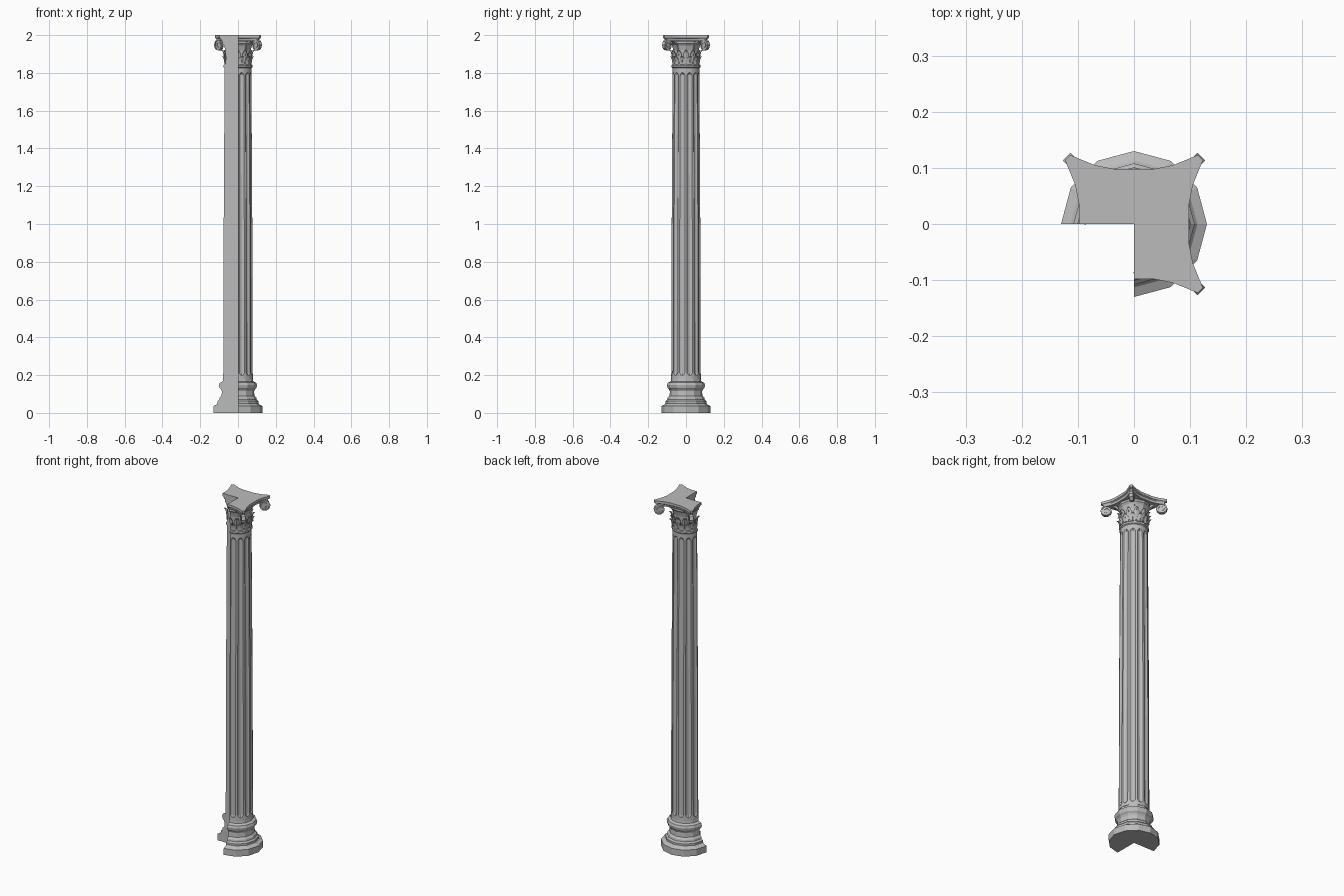
import bpy, bmesh, math
from math import sin, cos, radians
from mathutils import Vector

if "Cube" in bpy.data.objects:
    bpy.data.objects.remove(bpy.data.objects["Cube"])

stone = bpy.data.materials.new("grey stone")
stone.use_nodes = True
stone.diffuse_color = (0.5, 0.5, 0.5, 1)
stone.node_tree.nodes["Principled BSDF"].inputs["Base Color"].default_value = (0.5, 0.5, 0.5, 1)

# The column is three quarters round: the sweep leaves one quadrant open
START, SECTORS = -90, 9


def make(name, verts, faces, thickness=0):
    mesh = bpy.data.meshes.new(name)
    mesh.from_pydata([tuple(v) for v in verts], [], faces)
    bm = bmesh.new()
    bm.from_mesh(mesh)
    bmesh.ops.recalc_face_normals(bm, faces=bm.faces)
    bm.to_mesh(mesh)
    bm.free()
    mesh.materials.append(stone)
    obj = bpy.data.objects.new(name, mesh)
    bpy.context.collection.objects.link(obj)
    if thickness:
        mod = obj.modifiers.new("thickness", "SOLIDIFY")
        mod.thickness = thickness
        mod.offset = 0
    return obj


def polar(r, degrees, z):
    a = radians(degrees)
    return Vector((r * cos(a), r * sin(a), z))


def solid_from_rings(name, rings):
    """Skin stacked open rings and close them onto the central axis."""
    n = len(rings[0])
    verts = [v for ring in rings for v in ring]
    faces = [(k * n + i, k * n + i + 1, (k + 1) * n + i + 1, (k + 1) * n + i)
             for k in range(len(rings) - 1) for i in range(n - 1)]
    low, high = len(verts), len(verts) + 1
    verts += [Vector((0, 0, rings[0][0].z)), Vector((0, 0, rings[-1][0].z))]
    last = (len(rings) - 1) * n
    faces.append([low] + list(range(n)))
    faces.append([high] + list(range(last, last + n)))
    for column in (0, n - 1):
        faces.append([low] + [k * n + column for k in range(len(rings))] + [high])
    return make(name, verts, faces)


def lathe(name, profile):
    rings = [[polar(r, START + 30 * i, z) for i in range(SECTORS + 1)] for r, z in profile]
    return solid_from_rings(name, rings)


# Moulded base
lathe("base", [(.13, 0), (.13, .037), (.113, .045), (.108, .051), (.108, .062),
               (.099, .07), (.097, .08), (.087, .09), (.085, .115), (.09, .125),
               (.098, .133), (.101, .147), (.096, .16), (.081, .167), (.079, .18)])

# Fluted shaft with scalloped flute ends
FLUTE = [(0, 0), (4, 0), (9, .7), (15, 1), (21, .7), (26, 0)]


def shaft_ring(r, z, depth, scallop):
    ring = []
    for s in range(SECTORS):
        for a, d in FLUTE:
            ring.append(polar(r - depth * d, START + 30 * s + a, z + scallop * d))
    ring.append(polar(r, START + 30 * SECTORS, z))
    return ring


shaft = [(.079, .18, 0, 0), (.078, .212, 0, -.015), (.078, .222, .008, -.015),
         (.076, .94, .008, 0), (.071, 1.78, .007, .015), (.071, 1.788, 0, .015),
         (.071, 1.825, 0, 0)]
solid_from_rings("shaft", [shaft_ring(*row) for row in shaft])

# Neck ring and bell of the capital
lathe("neck", [(.071, 1.825), (.077, 1.83), (.077, 1.84), (.07, 1.846)])
lathe("bell", [(.066, 1.846), (.064, 1.88), (.067, 1.92), (.074, 1.945),
               (.082, 1.955), (.082, 1.966), (.075, 1.975)])


# Leaves, built in halves about the midrib so that they can end at the cut
def half_leaf(name, angle, side, base_r, base_z, height, width, flare):
    rows = [(0, .7, 0), (.35, 1, .1), (.7, .85, .4), (.92, .45, .9), (.9, 0.1, 1.25)]
    verts, faces = [], []
    for up, wide, out in rows:
        r, z = base_r + flare * out, base_z + height * up
        verts += [polar(r + .003, angle, z),
                  polar(r, angle + side * math.degrees(width * wide / r), z - .003 * wide)]
    for k in range(len(rows) - 1):
        faces.append((2 * k, 2 * k + 1, 2 * k + 3, 2 * k + 2))
    make(name, verts, faces, .003)


for half in range(2 * SECTORS):
    sector_start = START + 30 * (half // 2)
    side = 1 if half % 2 else -1
    half_leaf("lower_leaf", sector_start + 15, side, .07, 1.845, .045, .017, .012)
    upper_angle = sector_start if side > 0 else sector_start + 30
    half_leaf("upper_leaf", upper_angle, side, .068, 1.855, .07, .017, .014)


# Corner scrolls: a ribbon rising from the bell and curling in a diagonal plane
def prism(name, outline_pairs, angle, width, closed_ends=True):
    across = polar(1, angle + 90, 0) * width / 2
    verts, faces = [], []
    for (r1, z1), (r2, z2) in outline_pairs:
        outer, inner = polar(r1, angle, z1), polar(r2, angle, z2)
        verts += [outer - across, outer + across, inner + across, inner - across]
    for k in range(len(outline_pairs) - 1):
        for j in range(4):
            a, b = 4 * k + j, 4 * k + (j + 1) % 4
            faces.append((a, b, b + 4, a + 4))
    end = len(verts) - 4
    faces += [(0, 1, 2, 3), (end, end + 1, end + 2, end + 3)]
    return make(name, verts, faces)


SCROLL_R, SCROLL_Z = .14, 1.945
ribbon = [((.056, 1.925), (.064, 1.918)), ((.07, 1.955), (.078, 1.947)),
          ((.098, 1.976), (.102, 1.967))]
for i in range(17):
    a = radians(115 - 36 * i)
    outer = .034 - .0014 * i
    inner = outer - .006
    ribbon.append(((SCROLL_R + outer * cos(a), SCROLL_Z + outer * sin(a)),
                   (SCROLL_R + inner * cos(a), SCROLL_Z + inner * sin(a))))

for corner in (-45, 45, 135):
    prism("scroll", ribbon, corner, .02)
    across = polar(1, corner + 90, 0)
    core = []
    for side in (-.006, .006):
        for i in range(10):
            a = radians(36 * i)
            core.append(polar(SCROLL_R + .027 * cos(a), corner, SCROLL_Z + .027 * sin(a))
                        + across * side)
    core_faces = [list(range(10)), list(range(10, 20))]
    core_faces += [(i, (i + 1) % 10, 10 + (i + 1) % 10, 10 + i) for i in range(10)]
    make("scroll_core", core, core_faces)


# Concave sided top slab with clipped corners, in two tiers
def slab_ring(scale, z):
    quarter = [(.098, 0), (.098, .035), (.105, .07), (.123, .114),
               (.114, .123), (.07, .105), (.035, .098)]
    ring = []
    for turn in (-90, 0, 90):
        for x, y in quarter:
            ring.append(polar(scale * math.hypot(x, y),
                              turn + math.degrees(math.atan2(y, x)), z))
    ring.append(polar(scale * .098, 180, z))
    return ring


solid_from_rings("top_slab", [slab_ring(.9, 1.97), slab_ring(.94, 1.982),
                              slab_ring(1, 1.986), slab_ring(1, 2)])
